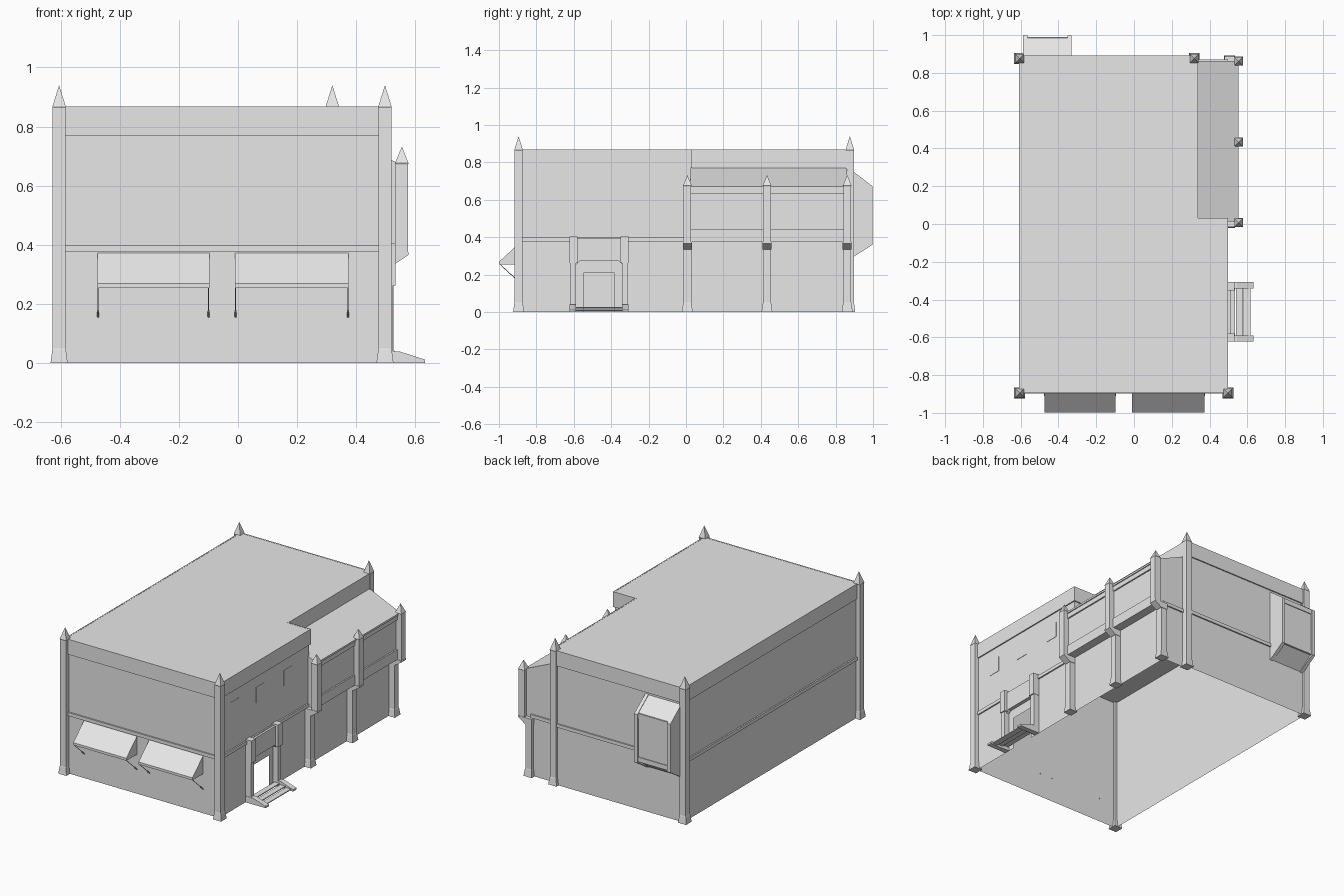
import bpy, bmesh
from mathutils import Vector

cube = bpy.data.objects.get("Cube")
if cube:
    bpy.data.objects.remove(cube, do_unlink=True)

grey = bpy.data.materials.new("plain_grey")
grey.use_nodes = True
grey.diffuse_color = (0.8, 0.8, 0.8, 1)
grey.node_tree.nodes["Principled BSDF"].inputs["Base Color"].default_value = (0.8, 0.8, 0.8, 1)


def finish(name, bm, fix=True):
    if fix:
        bmesh.ops.recalc_face_normals(bm, faces=bm.faces)
    mesh = bpy.data.meshes.new(name)
    bm.to_mesh(mesh)
    bm.free()
    mesh.materials.append(grey)
    ob = bpy.data.objects.new(name, mesh)
    bpy.context.collection.objects.link(ob)
    return ob


def prism(name, pts, axis, a, b):
    """Extrude a 2D outline along x, y or z from a to b."""
    place = {"x": lambda p, t: (t, p[0], p[1]),
             "y": lambda p, t: (p[0], t, p[1]),
             "z": lambda p, t: (p[0], p[1], t)}[axis]
    bm = bmesh.new()
    ends = [[bm.verts.new(place(p, t)) for p in pts] for t in (a, b)]
    n = len(pts)
    for ring in ends:
        bm.faces.new(ring)
    for i in range(n):
        j = (i + 1) % n
        bm.faces.new((ends[0][i], ends[0][j], ends[1][j], ends[1][i]))
    return finish(name, bm)


def box(name, x, y, z):
    return prism(name, [(x[0], y[0]), (x[1], y[0]), (x[1], y[1]), (x[0], y[1])], "z", *z)


def wall(name, path, z0, z1, closed=True, out=0):
    """Upright strip along a counter-clockwise path, optionally thickened outward."""
    bm = bmesh.new()
    lo = [bm.verts.new((x, y, z0)) for x, y in path]
    hi = [bm.verts.new((x, y, z1)) for x, y in path]
    n = len(path)
    for i in range(n if closed else n - 1):
        j = (i + 1) % n
        bm.faces.new((lo[i], lo[j], hi[j], hi[i]))
    ob = finish(name, bm, fix=False)
    if out:
        mod = ob.modifiers.new("thickness", "SOLIDIFY")
        mod.thickness, mod.offset, mod.use_even_offset = out, 1, True
    return ob


def pillar(name, x, y, rings):
    """Square post from (height, half width) rings; the last ring is a point."""
    bm = bmesh.new()
    loops = [[bm.verts.new((x + sx * h, y + sy * h, z))
              for sx, sy in ((-1, -1), (1, -1), (1, 1), (-1, 1))] for z, h in rings]
    bm.faces.new(loops[0])
    bm.faces.new(loops[-1])
    for a, b in zip(loops, loops[1:]):
        for i in range(4):
            j = (i + 1) % 4
            bm.faces.new((a[i], a[j], b[j], b[i]))
    bmesh.ops.remove_doubles(bm, verts=bm.verts, dist=0.0001)
    return finish(name, bm)


def rod(name, a, b, r):
    a, b = Vector(a), Vector(b)
    bm = bmesh.new()
    bmesh.ops.create_cone(bm, cap_ends=True, segments=6, radius1=r, radius2=r, depth=(b - a).length)
    bmesh.ops.rotate(bm, verts=bm.verts, matrix=(b - a).to_track_quat("Z", "Y").to_matrix())
    bmesh.ops.translate(bm, verts=bm.verts, vec=(a + b) / 2)
    return finish(name, bm)


# Main dimensions
L, R, F, B = -0.60, 0.489, -0.888, 0.883
NX, NY, WB = 0.33, 0.025, 0.862
BELT, BAND, TOP = 0.375, 0.77, 0.868
door = (-0.545, -0.385)

# Open-bottomed shell: lower storey with a doorway, upper storey with a notch
rear = [(R, WB), (NX, WB), (NX, B), (L, B), (L, F), (R, F)]
wall("lower_walls", [(R, door[1])] + rear + [(R, door[0])], 0, BELT, closed=False)
wall("wall_above_door", [(R, door[0]), (R, door[1])], 0.21, BELT, closed=False)
upper = [(L, F), (R, F), (R, NY), (NX, NY), (NX, B), (L, B)]
wall("upper_walls", upper, BELT, TOP)
wall("belt_course", rear, BELT, 0.397, out=0.009)
wall("parapet_band", upper, BAND, TOP, out=0.008)
bm = bmesh.new()
bm.faces.new([bm.verts.new((x, y, TOP - 0.001)) for x, y in upper])
finish("roof", bm, fix=False)

# Tall corner pillars
shaft = [(0, 0.029), (0.045, 0.023), (0.05, 0.0215), (0.862, 0.0215), (0.866, 0.023), (0.94, 0)]
for n, (x, y) in {"front_left": (0.497, -0.895), "front_right": (-0.605, -0.895),
                  "back_right": (-0.605, 0.876), "back_left": (0.319, 0.876)}.items():
    pillar(n + "_pillar", x, y, shaft)

# Overhanging side wing with a lean-to roof
prism("wing", [(NX, BELT), (0.537, BELT), (0.537, 0.66), (0.552, 0.66), (0.552, 0.672), (NX, BAND)],
      "y", 0.012, WB)
for n, z in {"sill": (BELT, 0.44), "head": (0.63, 0.668)}.items():
    box("wing_" + n + "_beam", (0.53, 0.546), (0.012, WB), z)
for i, y in enumerate((0.007, 0.433, 0.862)):
    pillar(f"wing_lower_pillar_{i}", 0.505, y, [(0, 0.029), (0.045, 0.023), (0.05, 0.0215), (0.37, 0.0215)])
    pillar(f"wing_upper_pillar_{i}", 0.554, y, [(0.365, 0.021), (0.672, 0.021), (0.676, 0.023), (0.732, 0)])
    prism(f"wing_bracket_{i}", [(0.48, 0.335), (0.53, 0.335), (0.576, 0.365), (0.576, 0.375), (0.48, 0.375)],
          "y", y - 0.024, y + 0.024)

# Small upper windows on the side wall
for i, y in enumerate((-0.73, -0.47, -0.19)):
    box(f"side_window_{i}", (R, R + 0.002), (y - 0.045, y + 0.045), (0.60, 0.70))

# Door surround with chamfered opening, columns and steps
mid = sum(door) / 2
half = [(0.15, 0), (0.15, 0.393), (-0.15, 0.393), (-0.15, 0), (-0.122, 0), (-0.122, 0.255),
        (-0.105, 0.272), (0.105, 0.272), (0.122, 0.255), (0.122, 0)]
prism("door_surround", [(mid + y, z) for y, z in half], "x", R, 0.512)
for s, n in ((-1, "front"), (1, "back")):
    def span(a, b):
        return tuple(sorted((mid + s * a, mid + s * b)))
    box(n + "_door_column", (R, 0.525), span(0.122, 0.155), (0, 0.27))
    box(n + "_door_column_head", (R, 0.532), span(0.114, 0.157), (0.262, 0.405))
    prism(n + "_step_rail", [(R, 0), (0.632, 0), (0.632, 0.012), (0.545, 0.04), (R, 0.04)],
          "y", *span(0.124, 0.157))
for i in range(3):
    x = 0.50 + i * 0.04
    box(f"step_{i}", (x, x + 0.036), (mid - 0.125, mid + 0.125), (0.022 - i * 0.008, 0.028 - i * 0.008))

# Front awnings with diagonal struts
for n, a, b in (("right", -0.475, -0.097), ("left", -0.01, 0.374)):
    prism(n + "_awning", [(F, 0.372), (-0.998, 0.27), (-0.998, 0.254), (F, 0.254)], "x", a, b)
    for k, x in enumerate((a + 0.002, b - 0.002)):
        rod(f"{n}_awning_strut_{k}", (x, -0.995, 0.255), (x, F, 0.157), 0.002)
        rod(f"{n}_awning_strut_foot_{k}", (x, F - 0.022, 0.177), (x, F, 0.157), 0.004)

# Bay window on the back wall
b0, b1 = -0.587, -0.33
prism("bay_body", [(B, 0.755), (0.986, 0.678), (0.986, 0.37), (B, 0.292)], "x", b0 + 0.005, b1 - 0.005)
for n, x in (("right", b0), ("left", b1 - 0.022)):
    prism(f"bay_{n}_frame", [(B, 0.76), (0.998, 0.672), (0.998, 0.36), (B, 0.287)], "x", x, x + 0.022)
for n, z in (("head", (0.645, 0.676)), ("sill", (0.365, 0.395))):
    box("bay_" + n, (b0 + 0.02, b1 - 0.02), (0.95, 0.991), z)
